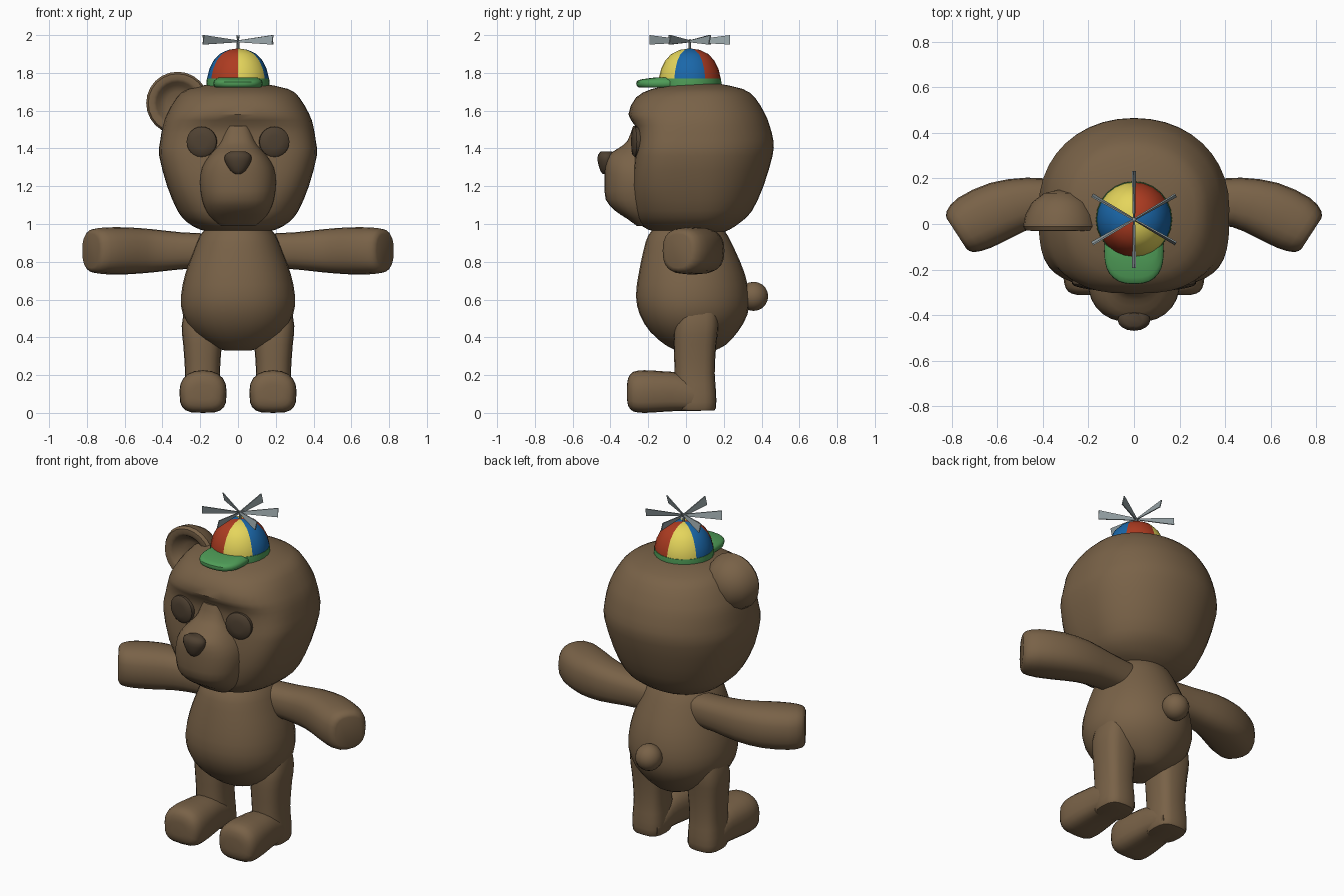
import bpy, bmesh, math
from mathutils import Vector, Matrix

if "Cube" in bpy.data.objects:
    bpy.data.objects.remove(bpy.data.objects["Cube"])


def mat(name, srgb):
    m = bpy.data.materials.new(name)
    m.diffuse_color = [(c / 255) ** 2.2 for c in srgb] + [1]
    m.use_nodes = True
    m.node_tree.nodes["Principled BSDF"].inputs["Base Color"].default_value = m.diffuse_color
    return m


FUR = mat("brown fur", (120, 98, 73))
DARK = mat("dark brown", (80, 67, 53))
GREEN = mat("green", (80, 155, 88))
RED = mat("red", (172, 62, 38))
YELLOW = mat("yellow", (228, 212, 92))
BLUE = mat("blue", (32, 103, 168))
GREY = mat("grey metal", (148, 160, 163))


def finish(name, bm, mats, angle=40):
    bmesh.ops.remove_doubles(bm, verts=bm.verts, dist=1e-5)
    bmesh.ops.recalc_face_normals(bm, faces=bm.faces)
    me = bpy.data.meshes.new(name)
    bm.to_mesh(me)
    bm.free()
    for m in mats:
        me.materials.append(m)
    ob = bpy.data.objects.new(name, me)
    bpy.context.collection.objects.link(ob)
    bpy.context.view_layer.objects.active = ob
    ob.select_set(True)
    bpy.ops.object.shade_smooth_by_angle(angle=math.radians(angle))
    ob.select_set(False)
    return ob


def spline(a, b, c, d, t):
    return 0.5 * (2 * b + (c - a) * t + (2 * a - 5 * b + 4 * c - d) * t * t
                  + (3 * b - a - 3 * c + d) * t ** 3)


def skin(name, rings, m, steps=2):
    """Smooth closed skin through rings of points."""
    full, n = [], len(rings)
    for i in range(n - 1):
        q = [rings[max(0, min(n - 1, i + k))] for k in (-1, 0, 1, 2)]
        for s in range(steps):
            full.append([spline(*p, s / steps) for p in zip(*q)])
    full.append(rings[-1])
    bm = bmesh.new()
    vs = [[bm.verts.new(p) for p in r] for r in full]
    for r0, r1 in zip(vs, vs[1:]):
        for j in range(len(r0)):
            k = (j + 1) % len(r0)
            bm.faces.new((r0[j], r0[k], r1[k], r1[j]))
    bm.faces.new(vs[0])
    bm.faces.new(vs[-1])
    return finish(name, bm, [m])


def power(v, e):
    return math.copysign(abs(v) ** (2 / e), v)


def oval(c, u, front, back, ef, eb, seg):
    """Rounded section: half-width u, different front and back halves."""
    pts = []
    for j in range(seg):
        a = math.tau * j / seg
        e = ef if math.sin(a) < 0 else eb
        v = front if math.sin(a) < 0 else back
        pts.append(c + u * power(math.cos(a), e) + v * power(math.sin(a), e))
    return pts


def stack(name, rows, m, cx=0, ym=0, ef=2, eb=2, seg=28):
    """Horizontal sections; rows are z, half-width, front y, back y, optional front squareness."""
    return skin(name, [oval(Vector((cx, ym, z)), Vector((w, 0, 0)), Vector((0, ym - yf, 0)),
                            Vector((0, yb - ym, 0)), sq[0] if sq else ef, eb, seg)
                       for z, w, yf, yb, *sq in rows], m)


def along_y(name, rows, m, cx=0, low=2.6, high=2.6, seg=24):
    """Upright sections; rows are y, half-width, bottom z, top z."""
    rings = []
    for y, w, lo, hi in rows:
        v = Vector((0, 0, (hi - lo) / 2))
        rings.append(oval(Vector((cx, y, (lo + hi) / 2)), Vector((w, 0, 0)), v, v, low, high, seg))
    return skin(name, rings, m)


def lathe(name, profile, mats, matrix, seg=24, rule=None):
    """Spin a (radius, height) profile, then place it."""
    bm = bmesh.new()
    vs = [[bm.verts.new(matrix @ Vector((r * math.cos(math.tau * j / seg),
                                         r * math.sin(math.tau * j / seg), h)))
           for j in range(seg)] for r, h in profile]
    for r0, r1 in zip(vs, vs[1:]):
        for j in range(seg):
            k = (j + 1) % seg
            f = bm.faces.new((r0[j], r0[k], r1[k], r1[j]))
            if rule:
                f.material_index = rule((j + 0.5) * 360 / seg)
    return finish(name, bm, mats)


# Head, with a shallow dip at eye height and a rounder crown
stack("head", [(.945, .1, -.08, .17, 2.2), (.97, .2, -.2, .23, 2.4), (1.01, .27, -.25, .29, 2.7),
               (1.07, .32, -.275, .35, 3), (1.2, .375, -.285, .41, 3.6), (1.36, .417, -.272, .458, 3.8),
               (1.44, .412, -.262, .463, 3.7), (1.52, .398, -.27, .443, 3.3), (1.58, .378, -.305, .42, 2.8),
               (1.67, .325, -.265, .365, 2.5), (1.715, .265, -.18, .3, 2.2), (1.742, .14, -.06, .18, 2)],
      FUR, ym=.07, eb=2.1, seg=40)

# Muzzle tapering up into a narrow bridge, and nose
stack("muzzle", [(.99, .09, -.26, -.1), (1.03, .14, -.315, -.1), (1.07, .17, -.375, -.1),
                 (1.13, .193, -.425, -.1), (1.22, .204, -.432, -.1), (1.3, .192, -.43, -.1),
                 (1.36, .155, -.415, -.1), (1.4, .118, -.36, -.1), (1.44, .09, -.31, -.1),
                 (1.52, .06, -.28, -.1)], FUR, ym=-.23, ef=2.4, eb=3)
stack("nose", [(1.266, .02, -.442, -.39), (1.285, .044, -.455, -.38), (1.335, .07, -.468, -.38),
               (1.367, .067, -.465, -.38), (1.384, .04, -.45, -.39)], DARK, ym=-.42, seg=16)

# Eyes: shallow rounded discs
for s, side in ((-1, "left"), (1, "right")):
    place = (Matrix.Translation((s * .19, -.25, 1.435)) @ Matrix.Rotation(s * math.radians(8), 4, 'Z')
             @ Matrix.Rotation(math.pi / 2, 4, 'X'))
    lathe(side + "_eye", [(.08, -.03), (.08, .022), (.07, .031), (.035, .036), (0, .037)],
          [DARK], place)

# Single cupped ear
ear_place = Matrix.Translation((-.32, -.03, 1.64)) @ Matrix.Rotation(-math.pi / 2, 4, 'X')
lathe("ear", [(0, .055), (.06, .05), (.095, .035), (.112, .01), (.128, 0), (.155, .002), (.166, .02),
              (.157, .07), (.127, .125), (.075, .165), (0, .182)], [FUR], ear_place)

# Torso and tail
stack("torso", [(.33, .07, -.05, .15), (.36, .15, -.11, .21), (.43, .24, -.19, .275),
                (.52, .292, -.245, .325), (.62, .302, -.265, .335), (.74, .278, -.25, .31),
                (.86, .235, -.225, .26), (.94, .2, -.2, .22), (1.0, .15, -.15, .18)],
      FUR, ym=.03, ef=2.2, eb=2)
lathe("tail", [(.077 * math.sin(a * math.pi / 10), .077 * math.cos(a * math.pi / 10)) for a in range(11)],
      [FUR], Matrix.Translation((0, .358, .617)), seg=16)

# Arms reach sideways and bend forward; columns: x, y, half depth, half height, turn
ARM = [(.12, .09, .09, .09, 0), (.3, .095, .097, .098, 0), (.45, .095, .11, .114, -10),
       (.58, .062, .129, .124, -24), (.7, .005, .131, .124, -33), (.762, -.033, .108, .114, -33),
       (.778, -.042, .08, .09, -33)]
for s, side in ((-1, "left"), (1, "right")):
    rings = []
    for x, y, d, h, turn in ARM:
        t = math.radians(turn)
        u = Vector((-s * math.sin(t) * d, math.cos(t) * d, 0))
        v = Vector((0, 0, h))
        rings.append(oval(Vector((s * x, y, .858)), u, v, v, 2.5, 2.5, 20))
    skin(side + "_arm", rings, FUR)

    # Legs with square heels, and domed feet running forward from them
    stack(side + "_leg", [(.012, .085, -.03, .145), (.025, .096, -.05, .158), (.1, .098, -.06, .16),
                          (.21, .092, -.06, .152), (.36, .102, -.065, .16), (.46, .11, -.06, .172),
                          (.56, .09, -.03, .165), (.64, .05, 0, .13)],
          FUR, cx=s * .188, ym=.05, ef=2.6, eb=3, seg=20)
    along_y(side + "_foot", [(.13, .085, .014, .1), (.05, .1, .01, .175), (-.04, .108, .01, .212),
                             (-.12, .118, .006, .22), (-.22, .125, 0, .226), (-.28, .115, .008, .217),
                             (-.305, .088, .035, .187), (-.312, .05, .07, .15)],
            FUR, cx=s * .185, low=3.4, high=2.3, seg=20)

# Cap: six coloured wedges, green band and brim
cap = Matrix.Translation((0, .02, 0))
lathe("cap_dome", [(.163, 1.74), (.163, 1.775), (.152, 1.82), (.13, 1.865), (.098, 1.9),
                   (.052, 1.922), (0, 1.93)], [RED, BLUE, YELLOW], cap, 24,
      lambda a: (1, 0, 2)[int((a + 30) // 60) % 3])
lathe("cap_band", [(.15, 1.72), (.166, 1.72), (.167, 1.75), (.165, 1.77), (.15, 1.774)], [GREEN], cap)
stack("cap_brim", [(1.722, .115, -.245, -.04), (1.73, .128, -.26, -.04), (1.753, .13, -.262, -.04),
                   (1.766, .118, -.235, -.04), (1.776, .1, -.16, -.05)], GREEN, ym=-.12, ef=2.5, eb=4)

# Propeller: thin post and six upright tapered blades
lathe("propeller_post", [(0, 1.92), (.007, 1.92), (.007, 1.975), (0, 1.98)], [GREY], cap, 8)
for i in range(6):
    bm = bmesh.new()
    bmesh.ops.create_cube(bm, size=1)
    for v in bm.verts:
        tip = v.co.x > 0
        lean = v.co.z * (.012 if tip else .004)
        v.co = Vector((.212 if tip else .0, v.co.y * .006 + lean,
                       (1.975 if tip else 1.967) + v.co.z * (.05 if tip else .01)))
    bm.transform(cap @ Matrix.Rotation(math.radians(30 + 60 * i), 4, 'Z'))
    finish("propeller_blade_%d" % (i + 1), bm, [GREY])
